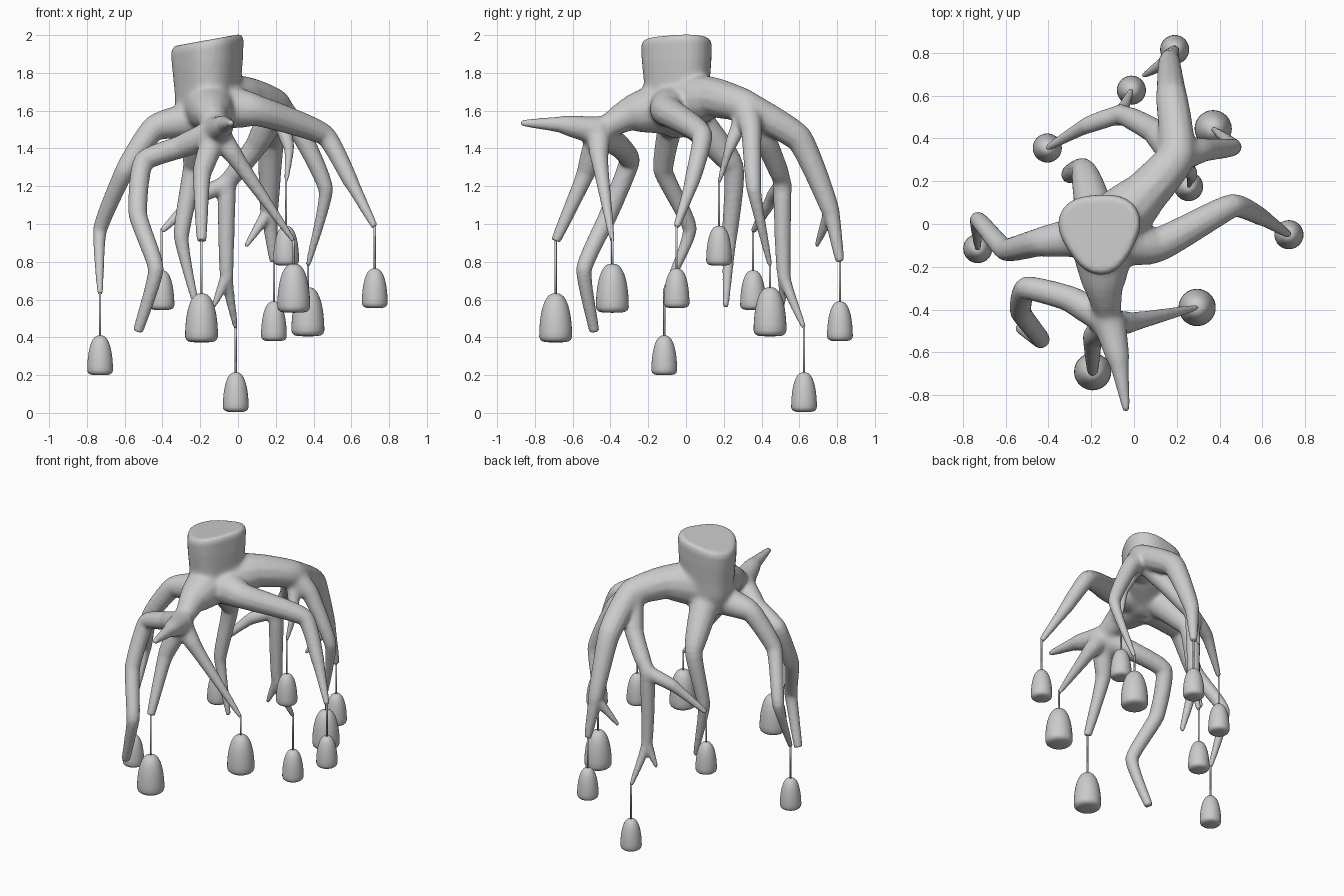
import bpy, bmesh, math
from mathutils import Vector

if "Cube" in bpy.data.objects:
    bpy.data.objects.remove(bpy.data.objects["Cube"])

TAU = 2 * math.pi
curve = bpy.data.curves.new("paths", 'CURVE')
curve.dimensions = '3D'
curve.bevel_depth = 1
curve.bevel_resolution = 4
curve.use_fill_caps = True
curve.resolution_u = 8


def make_object(name, bm):
    mesh = bpy.data.meshes.new(name)
    bm.to_mesh(mesh)
    bm.free()
    ob = bpy.data.objects.new(name, mesh)
    bpy.context.collection.objects.link(ob)
    return ob


def smooth(ob):
    for p in ob.data.polygons:
        p.use_smooth = True


def baked(ob):
    bpy.context.view_layer.update()
    return bpy.data.meshes.new_from_object(ob.evaluated_get(bpy.context.evaluated_depsgraph_get()))


def limb(width, flare, blunt, start, *points):
    """Tapering tube: flared at its base, pinched at its tip."""
    co = [Vector(start)] + [Vector(p) for p in points]
    dist = [0]
    for a, b in zip(co, co[1:]):
        dist.append(dist[-1] + (b - a).length)
    taper, pinch = (.3, .4) if blunt else (.55, .62)
    sp = curve.splines.new('BEZIER')
    sp.bezier_points.add(len(co) - 1)
    for i, bp in enumerate(sp.bezier_points):
        a, b = co[max(i - 1, 0)], co[min(i + 1, len(co) - 1)]
        d = (b - a).normalized()
        t = dist[i] / dist[-1]
        bp.handle_left_type = bp.handle_right_type = 'FREE'
        bp.co = co[i]
        bp.handle_left = co[i] - d * (co[i] - a).length * .15
        bp.handle_right = co[i] + d * (b - co[i]).length * .15
        bp.radius = width * (1.2 - taper * t) * (1 - pinch * t ** 5) + flare * math.exp(-7 * t) + .002
    return co


def hang_bell(tip, drop, big=False):
    """Bell on a thin string below a branch tip."""
    x, y, z = tip
    r, h = (.087, .26) if big else (.068, .21)
    top = z - drop
    # bell: half a superellipse above a short rounded foot
    prof = [(0, 0), (.6, .005), (.82, .025), (.94, .06)]
    for k in range(13):
        a = math.pi / 2 * k / 12
        prof.append((math.cos(a) ** .75, .12 + .88 * math.sin(a)))
    bm = bmesh.new()
    vs = [bm.verts.new((x + p * r, y, top - h + t * h)) for p, t in prof]
    es = [bm.edges.new(e) for e in zip(vs, vs[1:])]
    bmesh.ops.spin(bm, geom=vs + es, cent=(x, y, 0), axis=(0, 0, 1), angle=TAU, steps=32)
    bmesh.ops.remove_doubles(bm, verts=bm.verts, dist=1e-5)
    bmesh.ops.recalc_face_normals(bm, faces=bm.faces)
    smooth(make_object("bell", bm))
    bm = bmesh.new()
    bmesh.ops.create_cone(bm, cap_ends=True, segments=10, radius1=.006, radius2=.006, depth=drop + .03)
    bmesh.ops.translate(bm, verts=bm.verts, vec=(x, y, z - drop / 2))
    smooth(make_object("string", bm))


# Rear limb and its offshoots
hub = (-.15, -.05, 1.63)
rear = limb(.08, .07, False, hub, (.05, .14, 1.67), (.2, .32, 1.62), (.175, .6, 1.45), (.165, .765, 1.07), (.19, .815, .8))
limb(.032, 0, False, rear[4], (.04, .69, .88))
inner = limb(.052, .02, False, rear[2], (.1, .43, 1.42), (-.06, .51, 1.22), (-.22, .46, 1.14), (-.405, .355, .96))
low = limb(.042, 0, False, inner[2], (-.06, .52, .72), (-.012, .625, .45))
limb(.03, 0, False, low[1], (-.13, .51, .56))
outer = limb(.042, .03, False, rear[2], (.32, .345, 1.5), (.465, .36, 1.18), (.37, .445, .78))
twig = limb(.03, .02, False, rear[2], (.27, .23, 1.4), (.255, .175, 1.22))
# Right limb
right = limb(.06, .07, False, hub, (.1, -.1, 1.6), (.46, .085, 1.47), (.6, .03, 1.22), (.724, -.05, .985))
# Front limb, its spike and offshoots
front = limb(.09, .06, True, hub, (-.14, -.3, 1.58), (-.115, -.46, 1.49))
limb(.048, .025, False, front[2], (-.07, -.65, 1.525), (-.035, -.875, 1.535))
fork = limb(.04, .02, False, front[2], (-.02, -.46, 1.36), (.295, -.39, .91))
fork2 = limb(.043, .02, True, front[2], (-.19, -.53, 1.27), (-.193, -.69, .91))
limb(.046, .02, True, front[2], (-.3, -.35, 1.41), (-.5, -.3, 1.33), (-.53, -.41, 1.05), (-.435, -.54, .76), (-.53, -.485, .43))
# Left limb and rear left limb
left = limb(.05, .05, False, (-.18, -.05, 1.56), (-.44, -.085, 1.51), (-.6, -.12, 1.28), (-.73, .02, .97), (-.73, -.115, .63))
limb(.05, .05, False, (-.17, 0, 1.6), (-.235, .25, 1.3), (-.3, .23, .93), (-.22, .21, .56))

# Bells below the tips
for branch, drop in ((rear, .21), (low, .235), (inner, .205), (twig, .23), (right, .22), (left, .22)):
    hang_bell(branch[-1], drop)
for branch, drop in ((outer, .115), (fork, .12), (fork2, .277)):
    hang_bell(branch[-1], drop, True)

# Stump: three-lobed outline lofted down from a tilted cut
paths = bpy.data.objects.new("paths", curve)
bpy.context.collection.objects.link(paths)
bm = bmesh.new()
bm.from_mesh(baked(paths))
bpy.data.objects.remove(paths)
bmesh.ops.remove_doubles(bm, verts=bm.verts, dist=1e-5)
rings = []
for scale, z, tilt in ((.88, 1.974, .18), (.96, 1.965, .18), (1, 1.938, .18), (.98, 1.85, .1), (.92, 1.72, 0), (.89, 1.62, 0), (.78, 1.54, 0), (.45, 1.49, 0)):
    ring = []
    for k in range(36):
        a = TAU * k / 36
        r = scale * (.187 + .016 * math.cos(3 * a - 1.73))
        ring.append(bm.verts.new((-.16 + r * math.cos(a), -.035 + r * math.sin(a), z + tilt * r * math.cos(a))))
    rings.append(ring)
for a, b in zip(rings, rings[1:]):
    for i in range(36):
        j = (i + 1) % 36
        bm.faces.new((a[i], b[i], b[j], a[j]))
bm.faces.new(rings[0])
bm.faces.new(rings[-1][::-1])
root = make_object("root_stump", bm)

# Fuse stump and limbs into one skin
m = root.modifiers.new("fuse", 'REMESH')
m.mode = 'VOXEL'
m.voxel_size = .01
skin = baked(root)
root.modifiers.clear()
root.data = skin

# Soften the forks more than the slender tips
forks = ((Vector(hub), .36), (rear[2], .2), (front[2], .16), (inner[2], .1))
vg = root.vertex_groups.new(name="forks")
for v in root.data.vertices:
    w = max(1 - (v.co - c).length / r for c, r in forks)
    if w > 0 and v.co.z < 1.86:
        vg.add([v.index], min(1, w * 2.5), 'REPLACE')
m = root.modifiers.new("soften_forks", 'SMOOTH')
m.factor, m.iterations, m.vertex_group = .5, 30, "forks"
m = root.modifiers.new("soften", 'SMOOTH')
m.factor, m.iterations = .5, 3
smooth(root)
